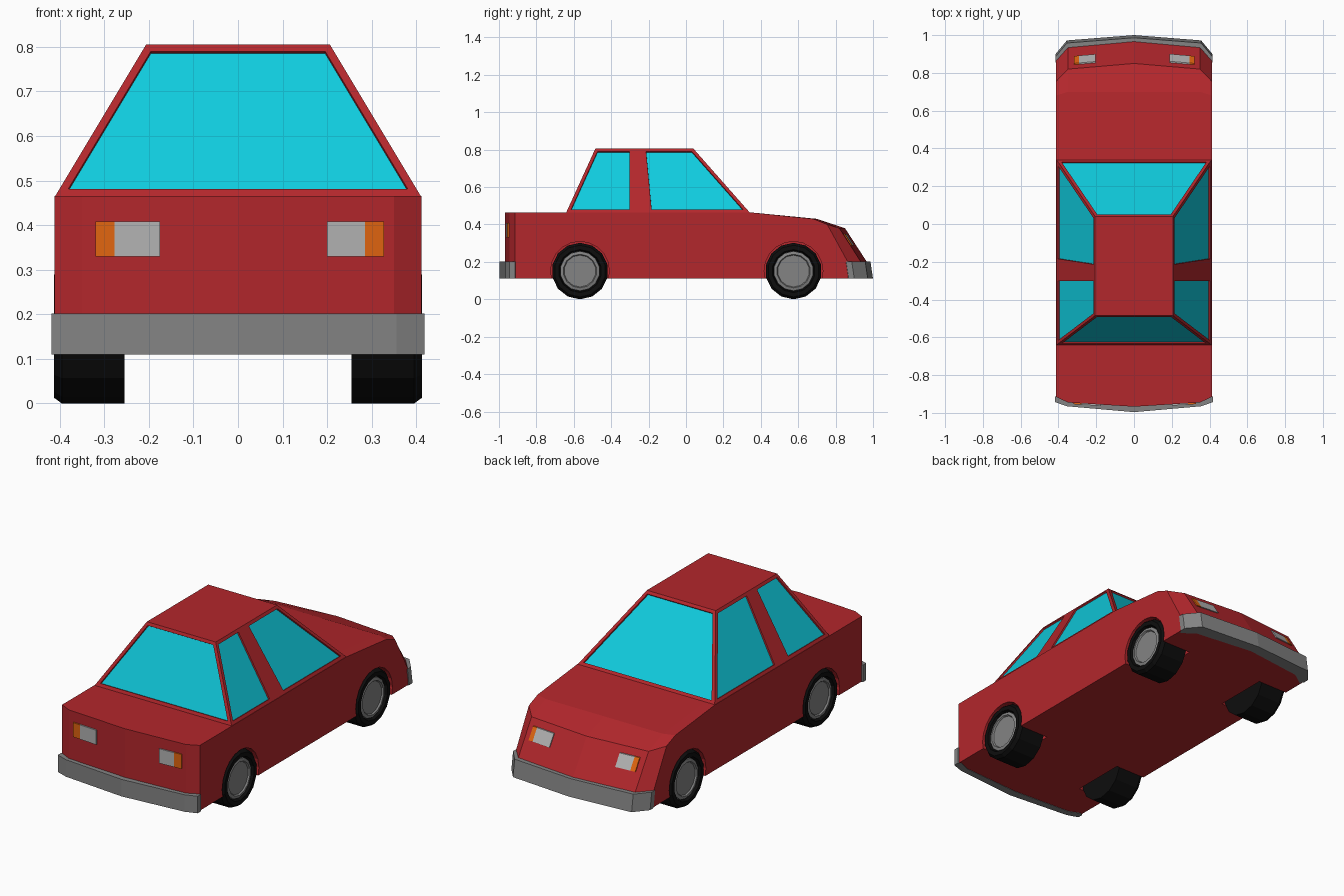
import bpy, bmesh
from math import sin, cos, tau

if "Cube" in bpy.data.objects:
    bpy.data.objects.remove(bpy.data.objects["Cube"])


def material(name, color):
    m = bpy.data.materials.new(name)
    m.diffuse_color = (*color, 1)
    m.use_nodes = True
    m.node_tree.nodes["Principled BSDF"].inputs["Base Color"].default_value = m.diffuse_color
    return m


RED = material("red_paint", (0.45, 0.02, 0.025))
GLASS = material("cyan_glass", (0.005, 0.6, 0.73))
BLACK = material("black_rubber", (0.004, 0.004, 0.004))
ORANGE = material("orange_lens", (0.75, 0.13, 0.005))
GREY = material("grey_trim", (0.23, 0.23, 0.23))
LENS = material("pale_lens", (0.45, 0.45, 0.45))


def build(name, verts, faces, *mats):
    me = bpy.data.meshes.new(name)
    me.from_pydata(verts, [], faces)
    bm = bmesh.new()
    bm.from_mesh(me)
    bmesh.ops.recalc_face_normals(bm, faces=bm.faces[:])
    bm.to_mesh(me)
    bm.free()
    for m in mats:
        me.materials.append(m)
    ob = bpy.data.objects.new(name, me)
    bpy.context.collection.objects.link(ob)
    return ob


def loft(name, rings, mat):
    """Closed rings joined in order and capped at both ends."""
    n = len(rings[0])
    faces = [(r * n + i, r * n + (i + 1) % n, (r + 1) * n + (i + 1) % n, (r + 1) * n + i)
             for r in range(len(rings) - 1) for i in range(n)]
    faces += [tuple(range(n)), tuple(range((len(rings) - 1) * n, len(rings) * n))]
    return build(name, [v for r in rings for v in r], faces, mat)


def lathe(name, profile, y, z, side, mat, n=14):
    """Revolve (x, radius) points about a wheel axle."""
    return loft(name, [[(side * x, y + r * sin(tau * i / n), z - r * cos(tau * i / n))
                        for i in range(n)] for x, r in profile], mat)


# Lower body: lengthwise outlines at five widths
def outline(x, tail, shoulder, nose, nose_z, tip):
    pts = [(tail, 0.112), (tail, 0.465), (-0.64, 0.465), (0.34, 0.465),
           (shoulder, 0.43), (nose, nose_z), (tip, 0.2), (tip, 0.112)]
    return [(x, y, z) for y, z in pts]


half = [(0.35, -0.945, 0.70, 0.82, 0.38, 0.935), (0.412, -0.915, 0.68, 0.755, 0.40, 0.865)]
cols = [outline(-h[0], *h[1:]) for h in half[::-1]]
cols += [outline(0, -0.967, 0.70, 0.85, 0.38, 0.967)] + [outline(*h) for h in half]
body = loft("body", cols, RED)

# Wheels and wheel arches
for end, y in (("front", -0.567), ("rear", 0.575)):
    for side, label in ((-1, "left"), (1, "right")):
        cut = lathe("arch_cutter", [(0.235, 0.157), (0.5, 0.157)], y, 0.152, side, RED, 20)
        mod = body.modifiers.new("arch", 'BOOLEAN')
        mod.operation, mod.solver, mod.object = 'DIFFERENCE', 'EXACT', cut
        bpy.context.view_layer.objects.active = body
        bpy.ops.object.modifier_apply(modifier=mod.name)
        bpy.data.objects.remove(cut)
        lathe(f"{end}_{label}_tyre", [(0.255, 0.151), (0.395, 0.151), (0.413, 0.138),
              (0.413, 0.115), (0.385, 0.108)], y, 0.151, side, BLACK)
        lathe(f"{end}_{label}_hub", [(0.375, 0.108), (0.402, 0.106), (0.406, 0.09),
              (0.398, 0.085)], y, 0.151, side, GREY)

# Cabin: tapered box with side pillars, then recessed windows
low, high = (-0.64, -0.285, -0.2, 0.34), (-0.485, -0.285, -0.232, 0.04)
verts = []
for s in (-1, 1):
    verts += [(s * 0.41, y, 0.465) for y in low] + [(s * 0.206, y, 0.805) for y in high]
faces = [(o + i, o + i + 1, o + i + 5, o + i + 4) for o in (0, 8) for i in range(3)]
faces += [(0, 8, 12, 4), (3, 11, 15, 7), (4, 5, 6, 7, 15, 14, 13, 12)]
cabin = build("cabin", verts, faces, RED, GLASS)
bm = bmesh.new()
bm.from_mesh(cabin.data)
bm.faces.ensure_lookup_table()
windows = [bm.faces[i] for i in (0, 2, 3, 5, 6, 7)]
bmesh.ops.inset_individual(bm, faces=windows, thickness=0.017, use_even_offset=True)
bmesh.ops.inset_individual(bm, faces=windows, thickness=0.001, depth=-0.008,
                           use_even_offset=True)
for f in windows:
    f.material_index = 1
bm.to_mesh(cabin.data)
bm.free()


# Bumpers: plan outlines wrapped around each end
def bumper(name, outer, inner, lean):
    def ring(z, push):
        o = [(x, y + push) for x, y in outer]
        p = [(-x, y) for x, y in o[::-1]] + o[1:] + inner[::-1] + [(-x, y) for x, y in inner[1:]]
        return [(x, y, z) for x, y in p]
    loft(name, [ring(0.11, 0), ring(0.202, -lean)], GREY)


bumper("front_bumper", [(0, -0.996), (0.355, -0.965), (0.418, -0.943), (0.418, -0.915)],
       [(0, -0.95), (0.34, -0.93), (0.40, -0.905)], 0)
bumper("rear_bumper", [(0, 1.0), (0.355, 0.972), (0.415, 0.9), (0.415, 0.87)],
       [(0, 0.94), (0.33, 0.90), (0.40, 0.85)], 0.014)


# Lights: thin blocks following the body surface
def front_y(x, z):
    return -0.967 + 0.022 * abs(x) / 0.35


def rear_y(x, z):
    t, k = (0.38 - z) / 0.18, abs(x) / 0.35
    return (0.85 - 0.03 * k) * (1 - t) + (0.967 - 0.032 * k) * t


def light(name, surf, out, x0, x1, z0, z1, mat):
    corners = [(x0, z0), (x1, z0), (x1, z1), (x0, z1)]
    loft(name, [[(x, surf(x, z) + d * out, z) for x, z in corners] for d in (-0.012, 0.007)], mat)


for s, label, f, r in ((-1, "left", (0.175, 0.277, 0.32), (0.205, 0.29, 0.318)),
                       (1, "right", (0.2, 0.285, 0.328), (0.188, 0.295, 0.32))):
    for end, surf, out, (a, b, c), z0, z1 in (("front", front_y, -1, f, 0.33, 0.408),
                                             ("rear", rear_y, 1, r, 0.287, 0.348)):
        light(f"{end}_{label}_lamp", surf, out, s * a, s * b, z0, z1, LENS)
        light(f"{end}_{label}_indicator", surf, out, s * b, s * c, z0, z1, ORANGE)
